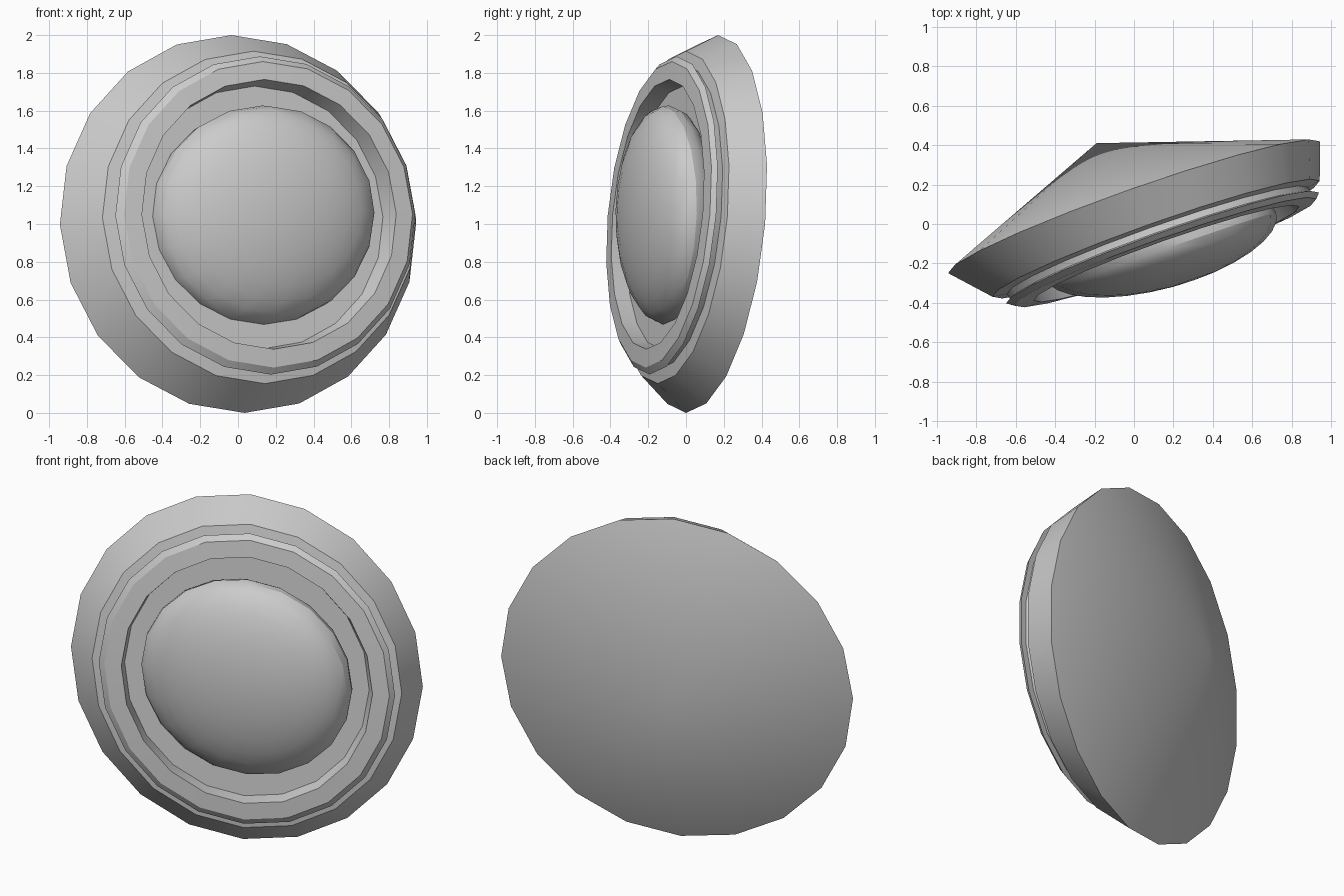
import bpy, bmesh, math
from mathutils import Matrix, Vector

if "Cube" in bpy.data.objects:
    bpy.data.objects.remove(bpy.data.objects["Cube"])

SIDES = 20


def frame(centre, u, v, w):
    """Matrix from across / up / forward vectors at a centre."""
    m = Matrix((u, v, w)).transposed().to_4x4()
    m.translation = Vector(centre)
    return m


def finish(name, bm):
    bmesh.ops.recalc_face_normals(bm, faces=bm.faces)
    mesh = bpy.data.meshes.new(name)
    bm.to_mesh(mesh)
    bm.free()
    ob = bpy.data.objects.new(name, mesh)
    bpy.context.collection.objects.link(ob)
    bpy.ops.object.select_all(action='DESELECT')
    ob.select_set(True)
    bpy.context.view_layer.objects.active = ob
    bpy.ops.object.shade_smooth_by_angle(angle=math.radians(25))
    return ob


def lathe(name, profile, matrix, back_tip, front_tip):
    """Slanted lathe of (radius, forward) points, closed by two tips."""
    bm = bmesh.new()
    rings = []
    for r, t in profile:
        rings.append([bm.verts.new(matrix @ Vector((
            r * math.sin(2 * math.pi * i / SIDES),
            r * math.cos(2 * math.pi * i / SIDES), t))) for i in range(SIDES)])
    tips = [bm.verts.new(back_tip), bm.verts.new(front_tip)]
    for i in range(SIDES):
        j = (i + 1) % SIDES
        for a, b in zip(rings, rings[1:]):
            bm.faces.new((a[i], a[j], b[j], b[i]))
        bm.faces.new((tips[0], rings[0][j], rings[0][i]))
        bm.faces.new((tips[1], rings[-1][i], rings[-1][j]))
    return finish(name, bm)


# Tilted frame shared by the housing rings
tilt = frame((0, 0.085, 1.0), (0.943, 0.334, 0.003),
             (-0.035, 0.085, 1.0), (0.112, -0.16, 0.035))

# Housing: shallow rear cone, tapered rim, groove, front lip and socket
housing = [(1.0, 0.0), (0.88, 1.0), (0.845, 1.03), (0.81, 1.06), (0.81, 1.24),
           (0.842, 1.29), (0.81, 1.43), (0.714, 1.47), (0.695, 1.0)]
lathe("lamp_housing", housing, tilt,
      (-0.19, 0.41, 1.02), tilt @ Vector((0, 0, 1.0)))

# Domed lens sitting in the socket
bm = bmesh.new()
bmesh.ops.create_uvsphere(
    bm, u_segments=SIDES, v_segments=16, radius=1.0,
    matrix=frame((0.132, -0.104, 1.047), (0.566, 0.2, 0.0),
                 (-0.003, 0.015, 0.58), (0.175, -0.18, 0.04)))
finish("dome_lens", bm)
